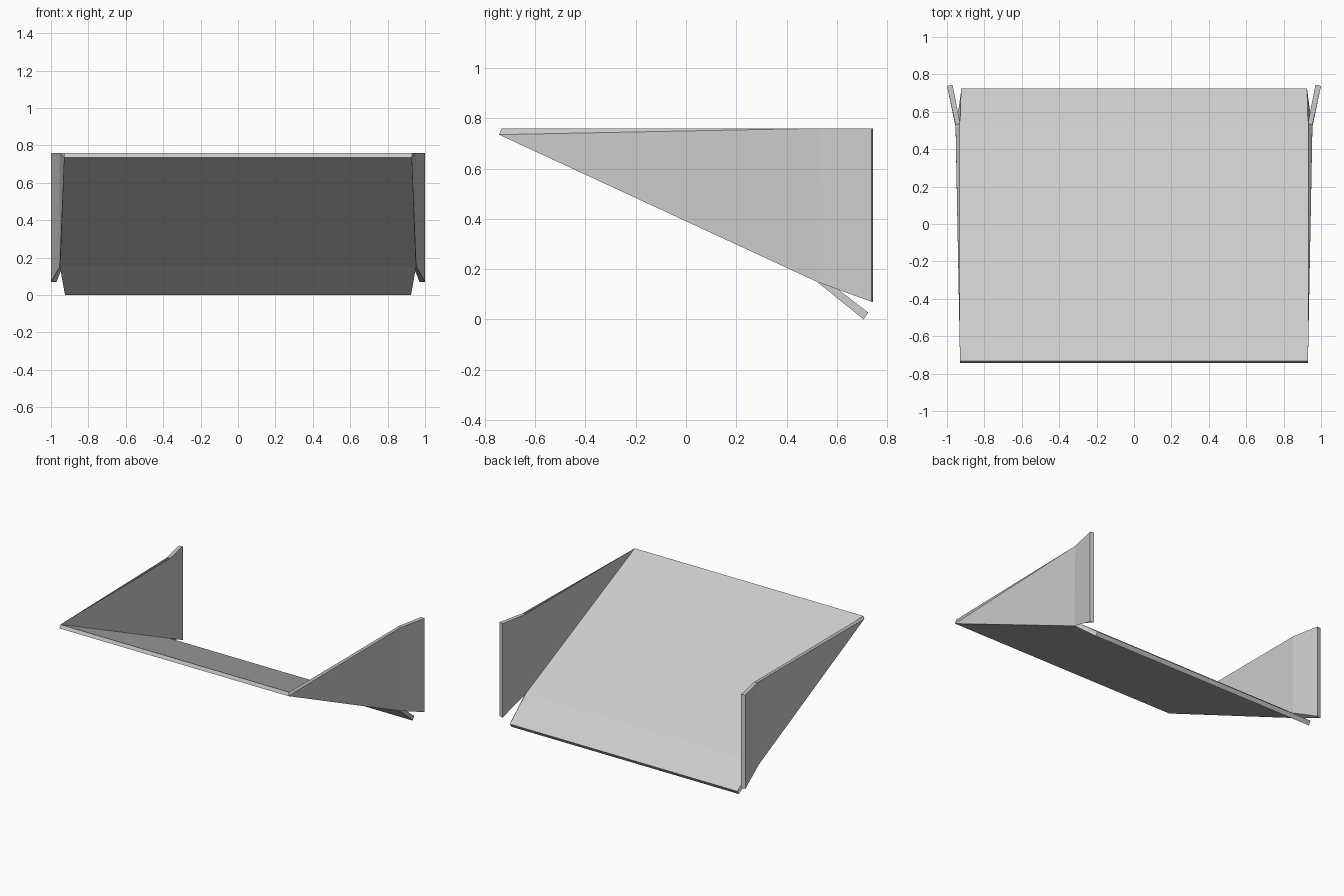
import bpy, bmesh

cube = bpy.data.objects.get("Cube")
if cube:
    bpy.data.objects.remove(cube)

grey = bpy.data.materials.new("light_grey")
grey.use_nodes = True
grey.diffuse_color = (0.6, 0.6, 0.6, 1)
grey.node_tree.nodes["Principled BSDF"].inputs["Base Color"].default_value = grey.diffuse_color


def loft(name, sections):
    """Skin a row of four-cornered cross-sections into a closed solid."""
    bm = bmesh.new()
    rings = [[bm.verts.new(p) for p in s] for s in sections]
    for a, b in zip(rings, rings[1:]):
        for i in range(4):
            j = (i + 1) % 4
            bm.faces.new((a[i], a[j], b[j], b[i]))
    bm.faces.new(rings[0])
    bm.faces.new(rings[-1])
    bmesh.ops.remove_doubles(bm, verts=bm.verts, dist=0.0001)
    bmesh.ops.recalc_face_normals(bm, faces=bm.faces)
    mesh = bpy.data.meshes.new(name)
    bm.to_mesh(mesh)
    bm.free()
    mesh.materials.append(grey)
    obj = bpy.data.objects.new(name, mesh)
    bpy.context.collection.objects.link(obj)
    return obj


def plate_section(low, high, low_width, high_width):
    """Corners across the plate from its lower and upper (y, z) points."""
    return [(-low_width, *low), (low_width, *low),
            (high_width, *high), (-high_width, *high)]


# Sloping plate with a steeper lip at the back
loft("sloping_plate", [
    plate_section((-0.744, 0.735), (-0.733, 0.76), 0.93, 0.93),
    plate_section((0.52, 0.15), (0.535, 0.174), 0.952, 0.93),
    plate_section((0.707, 0.0), (0.725, 0.027), 0.925, 0.925),
])

# Side wing: outer bottom, outer top, inner top, inner bottom, flared at the back
tip = (0.93, -0.744, 0.735)
wing = loft("side_wings", [
    [tip, tip, (0.93, -0.733, 0.76), (0.93, -0.733, 0.76)],
    [(0.954, 0.52, 0.15), (0.954, 0.53, 0.76), (0.93, 0.54, 0.76), (0.93, 0.535, 0.174)],
    [(1.0, 0.738, 0.07), (1.0, 0.738, 0.76), (0.97, 0.744, 0.76), (0.97, 0.744, 0.07)],
])
wing.modifiers.new("mirror", 'MIRROR')
